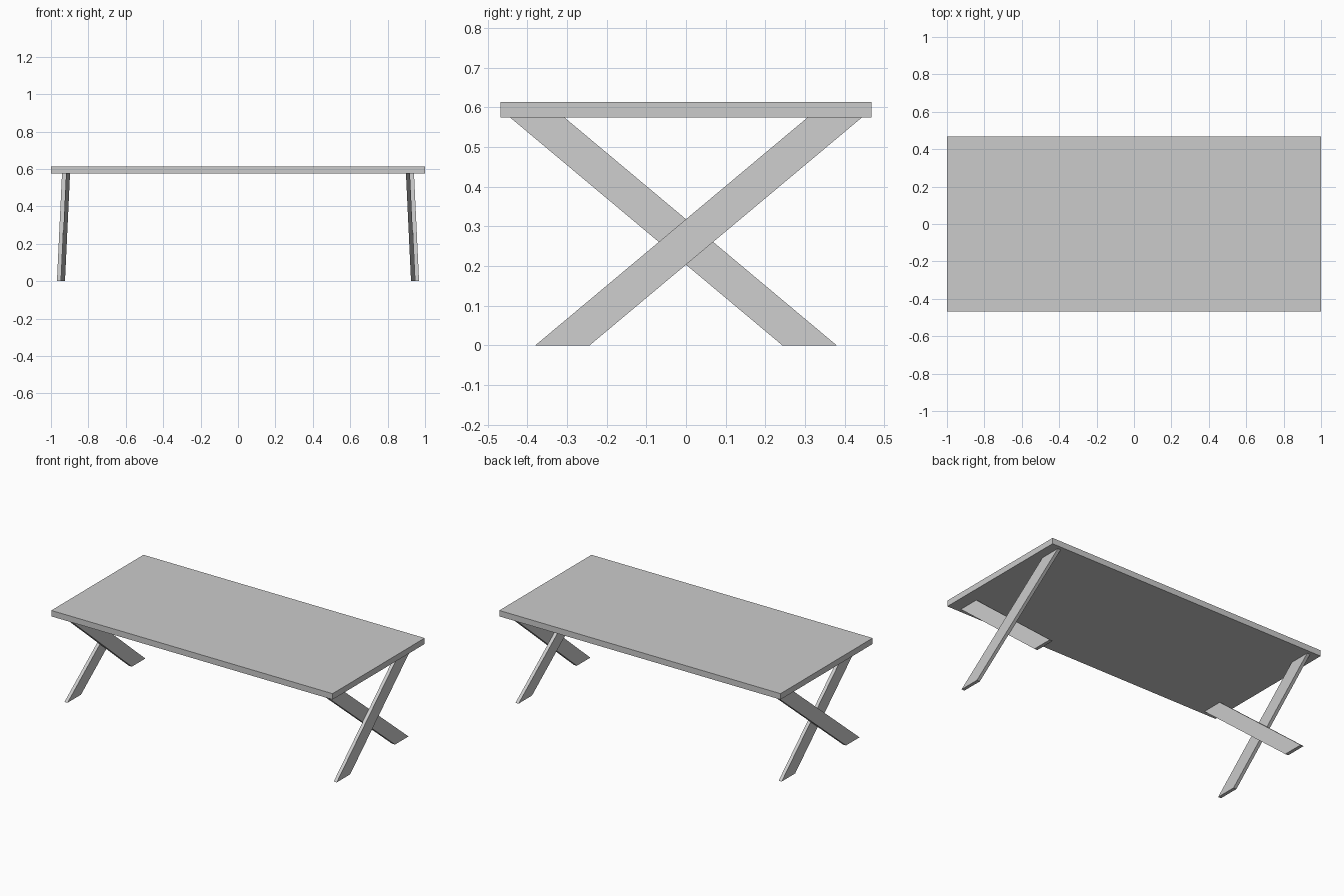
import bpy
import bmesh

cube = bpy.data.objects.get("Cube")
if cube:
    bpy.data.objects.remove(cube, do_unlink=True)

# Single plain colour
GREY = (0.6, 0.6, 0.6, 1.0)
grey = bpy.data.materials.new("light_grey")
grey.use_nodes = True
grey.diffuse_color = GREY
grey.node_tree.nodes["Principled BSDF"].inputs["Base Color"].default_value = GREY

TOP_Z, UNDER_Z = 0.613, 0.575
THICK = 0.0215      # thickness of one leg board
LEAN = 0.027        # how far a leg leans inward at its top


def extruded_prism(name, bottom, top):
    """Join a lower and an upper quad outline into a closed solid."""
    bm = bmesh.new()
    low = [bm.verts.new(p) for p in bottom]
    high = [bm.verts.new(p) for p in top]
    bm.faces.new(low)
    bm.faces.new(high)
    for i in range(len(low)):
        j = (i + 1) % len(low)
        bm.faces.new((low[i], low[j], high[j], high[i]))
    bmesh.ops.recalc_face_normals(bm, faces=bm.faces)
    mesh = bpy.data.meshes.new(name)
    bm.to_mesh(mesh)
    bm.free()
    mesh.materials.append(grey)
    obj = bpy.data.objects.new(name, mesh)
    bpy.context.collection.objects.link(obj)
    return obj


def rect(x0, x1, y0, y1, z):
    return [(x0, y0, z), (x1, y0, z), (x1, y1, z), (x0, y1, z)]


# Tabletop slab
extruded_prism("tabletop",
               rect(-1, 1, -0.468, 0.468, UNDER_Z),
               rect(-1, 1, -0.468, 0.468, TOP_Z))

# Crossed leg boards: outer one rises to the back, inner one to the front
for side, sx in (("left", 1), ("right", -1)):
    for layer, sy, x_out in (("outer", 1, 0.968), ("inner", -1, 0.968 - THICK)):
        x_in = x_out - THICK
        extruded_prism(
            f"{side}_{layer}_leg",
            rect(sx * x_in, sx * x_out, sy * -0.38, sy * -0.243, 0),
            rect(sx * (x_in - LEAN), sx * (x_out - LEAN),
                 sy * 0.307, sy * 0.444, UNDER_Z))
